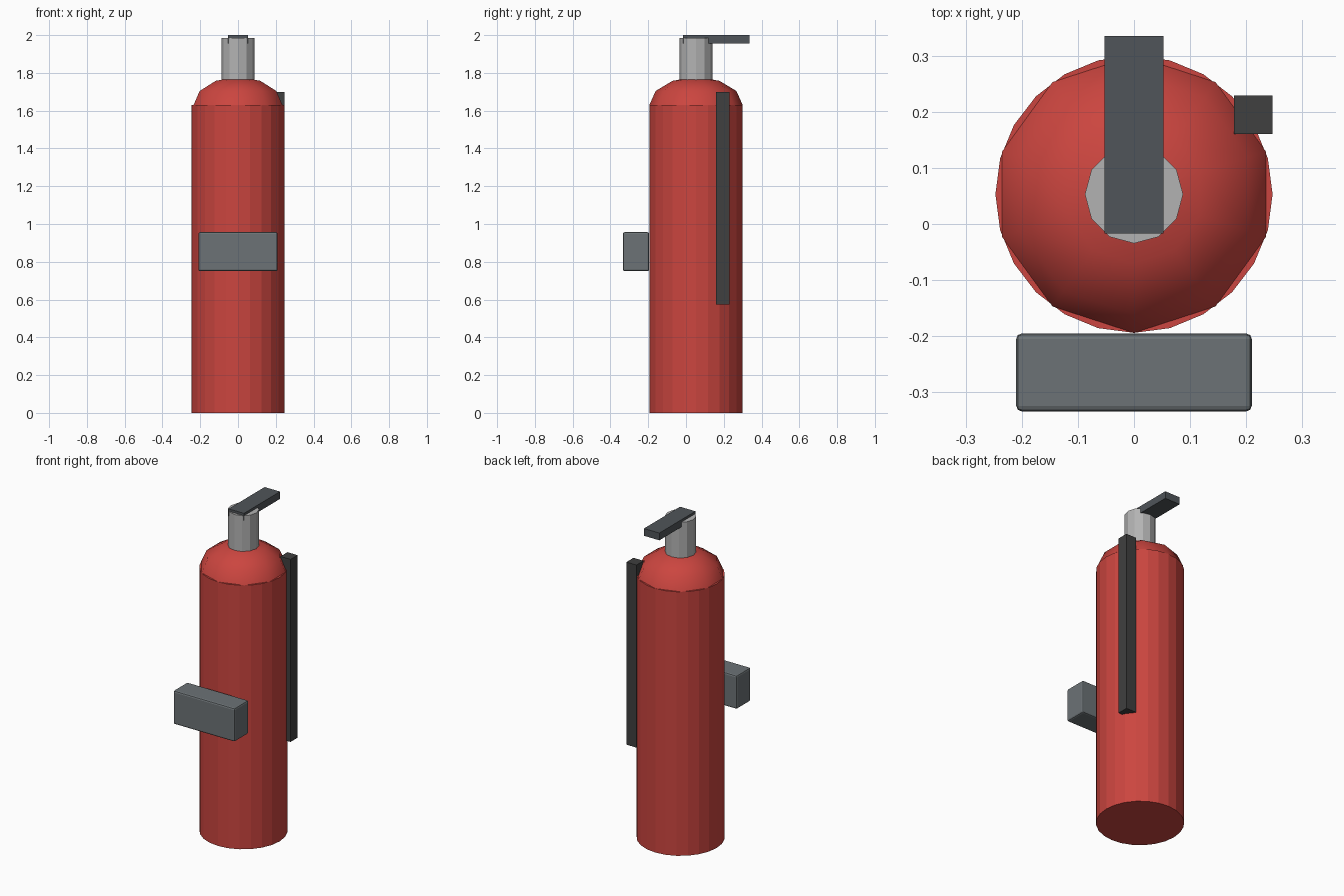
import bpy, bmesh, math

if "Cube" in bpy.data.objects:
    bpy.data.objects.remove(bpy.data.objects["Cube"])

CY = 0.053  # y of the cylinder axis


def material(name, rgb):
    m = bpy.data.materials.new(name)
    m.diffuse_color = (*rgb, 1)
    m.use_nodes = True
    m.node_tree.nodes["Principled BSDF"].inputs["Base Color"].default_value = m.diffuse_color
    return m


RED = material("red_paint", (0.6, 0.06, 0.05))
STEEL = material("light_steel", (0.45, 0.45, 0.45))
GREY = material("bracket_grey", (0.15, 0.17, 0.18))
DARK = material("handle_grey", (0.08, 0.09, 0.10))
RUBBER = material("rubber", (0.05, 0.05, 0.05))


def finish(name, bm, mat):
    bmesh.ops.recalc_face_normals(bm, faces=bm.faces)
    me = bpy.data.meshes.new(name)
    bm.to_mesh(me)
    bm.free()
    me.materials.append(mat)
    ob = bpy.data.objects.new(name, me)
    bpy.context.collection.objects.link(ob)
    return ob


def lathe(name, profile, sides, mat):
    """Revolve (radius, z) points about the vertical axis, first vertex at -y, capped."""
    bm = bmesh.new()
    rings = []
    for r, z in profile:
        angles = [2 * math.pi * i / sides - math.pi / 2 for i in range(sides)]
        rings.append([bm.verts.new((r * math.cos(a), CY + r * math.sin(a), z)) for a in angles])
    for low, high in zip(rings, rings[1:]):
        for i in range(sides):
            j = (i + 1) % sides
            bm.faces.new((low[i], low[j], high[j], high[i]))
    bm.faces.new(rings[0][::-1])
    bm.faces.new(rings[-1])
    return finish(name, bm, mat)


def box(name, lo, hi, mat, bevel=0):
    bm = bmesh.new()
    bmesh.ops.create_cube(bm, size=1)
    for v in bm.verts:
        v.co = [(a + b) / 2 + c * (b - a) for a, b, c in zip(lo, hi, v.co)]
    ob = finish(name, bm, mat)
    if bevel:
        mod = ob.modifiers.new("bevel", "BEVEL")
        mod.width = bevel
        mod.segments = 2
    return ob


# Tank and its squashed ten-sided dome
lathe("tank", [(0.247, 0), (0.247, 1.63)], 24, RED)
arc = [math.radians(a) for a in (0, 30, 60, 88)]
dome = lathe("tank_dome", [(0.247 * math.cos(a), 1.63 + 0.148 * math.sin(a)) for a in arc], 10, RED)
for p in dome.data.polygons:
    p.use_smooth = len(p.vertices) == 4 or p.center.z > 1.7

# Valve neck and lever
lathe("valve_neck", [(0.0875, 1.70), (0.0875, 1.985)], 12, STEEL)
box("lever", (-0.0525, -0.017, 1.955), (0.0525, 0.335, 2.0), DARK)

# Hose along the side
box("hose", (0.178, 0.16, 0.573), (0.247, 0.229, 1.70), RUBBER)

# Front bracket
box("bracket", (-0.21, -0.334, 0.75), (0.21, -0.195, 0.957), GREY, bevel=0.01)
